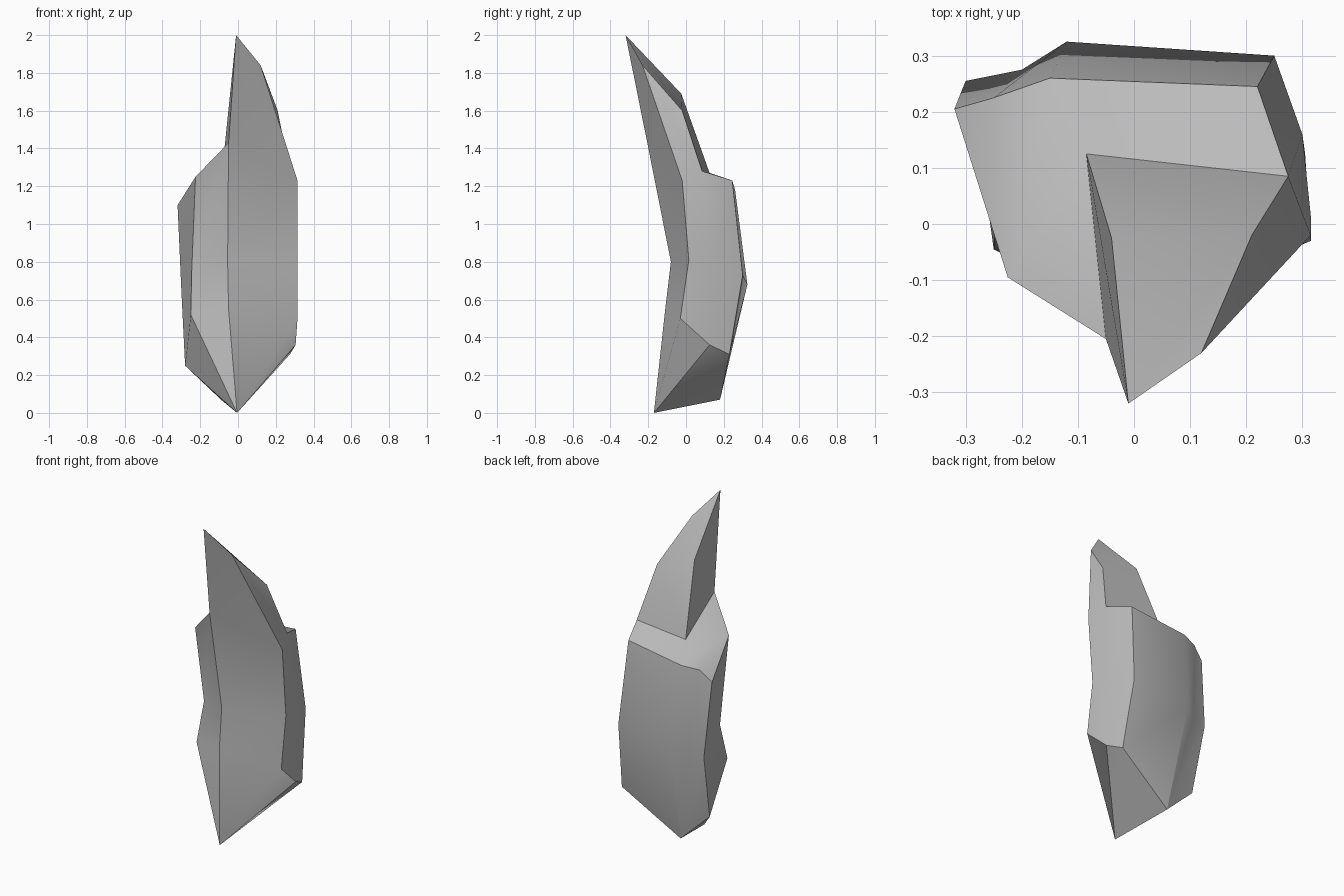
import bpy
import bmesh
import math

cube = bpy.data.objects.get("Cube")
if cube:
    bpy.data.objects.remove(cube, do_unlink=True)


def make_material(name, rgb):
    mat = bpy.data.materials.new(name)
    mat.use_nodes = True
    colour = (*rgb, 1.0)
    mat.diffuse_color = colour
    mat.node_tree.nodes["Principled BSDF"].inputs["Base Color"].default_value = colour
    return mat


def add_ring(bm, points):
    return [bm.verts.new(p) for p in points]


def bridge(bm, upper, lower):
    """Join two rings with quads."""
    count = len(upper)
    for i in range(count):
        j = (i + 1) % count
        bm.faces.new((upper[i], lower[i], lower[j], upper[j]))


bm = bmesh.new()

# Body rings, each running: front ridge, left front, left, left back,
# back, right back, right, right front (as seen from the front)
shoulder = add_ring(bm, [
    (-.05, -.205, 1.43), (-.225, -.095, 1.25), (-.32, .205, 1.1), (-.25, .225, 1.165),
    (-.15, .26, 1.18), (.22, .245, 1.23), (.275, .085, 1.28), (.315, -.02, 1.23)])
waist = add_ring(bm, [
    (-.055, -.08, .8), (-.245, .02, .75), (-.3, .255, .65), (-.2, .275, .66),
    (-.12, .325, .68), (.25, .3, .73), (.3, .16, .78), (.315, .015, .81)])
hip = add_ring(bm, [
    (-.05, -.11, .55), (-.25, -.045, .52), (-.28, .17, .25), (-.09, .18, .07),
    (-.09, .18, .07), (.275, .23, .31), (.305, .125, .36), (.315, -.03, .5)])
bridge(bm, shoulder, waist)
bridge(bm, waist, hip)

# Lower point
front, left_front, left, left_back, back, right_back, right, right_front = hip
point = bm.verts.new((-.005, -.17, 0))
for face in ((point, left_front, front), (point, left, left_front),
             (point, left_back, left), (point, right_back, back),
             (point, right, right_back), (point, front, right_front, right)):
    bm.faces.new(face)

# Upper spike
front, left_front, left, left_back, back, right_back, right, right_front = shoulder
tip, spike_front, spike_right, spike_left = add_ring(bm, [
    (-.01, -.32, 2), (.12, -.23, 1.84), (.21, -.02, 1.6), (-.04, -.025, 1.69)])
spike_foot = bm.verts.new((-.085, .125, 1.27))
for face in ((tip, front, right_front, spike_front),
             (spike_front, right_front, right, spike_right),
             (spike_right, right, spike_foot, spike_left),
             (tip, spike_front, spike_right, spike_left),
             (tip, spike_left, spike_foot, front)):
    bm.faces.new(face)

# Sloping ledge around the foot of the spike
for face in ((front, spike_foot, left_front),
             (left_front, left_back, left),
             (left_front, spike_foot, back, left_back),
             (spike_foot, right, right_back, back)):
    bm.faces.new(face)

bmesh.ops.remove_doubles(bm, verts=bm.verts, dist=.001)
bmesh.ops.recalc_face_normals(bm, faces=bm.faces)

mesh = bpy.data.meshes.new("rock_shard")
bm.to_mesh(mesh)
bm.free()
mesh.materials.append(make_material("stone grey", (.5, .5, .5)))

shard = bpy.data.objects.new("rock_shard", mesh)
bpy.context.collection.objects.link(shard)
bpy.ops.object.select_all(action="DESELECT")
shard.select_set(True)
bpy.context.view_layer.objects.active = shard
bpy.ops.object.shade_smooth_by_angle(angle=math.radians(30))
